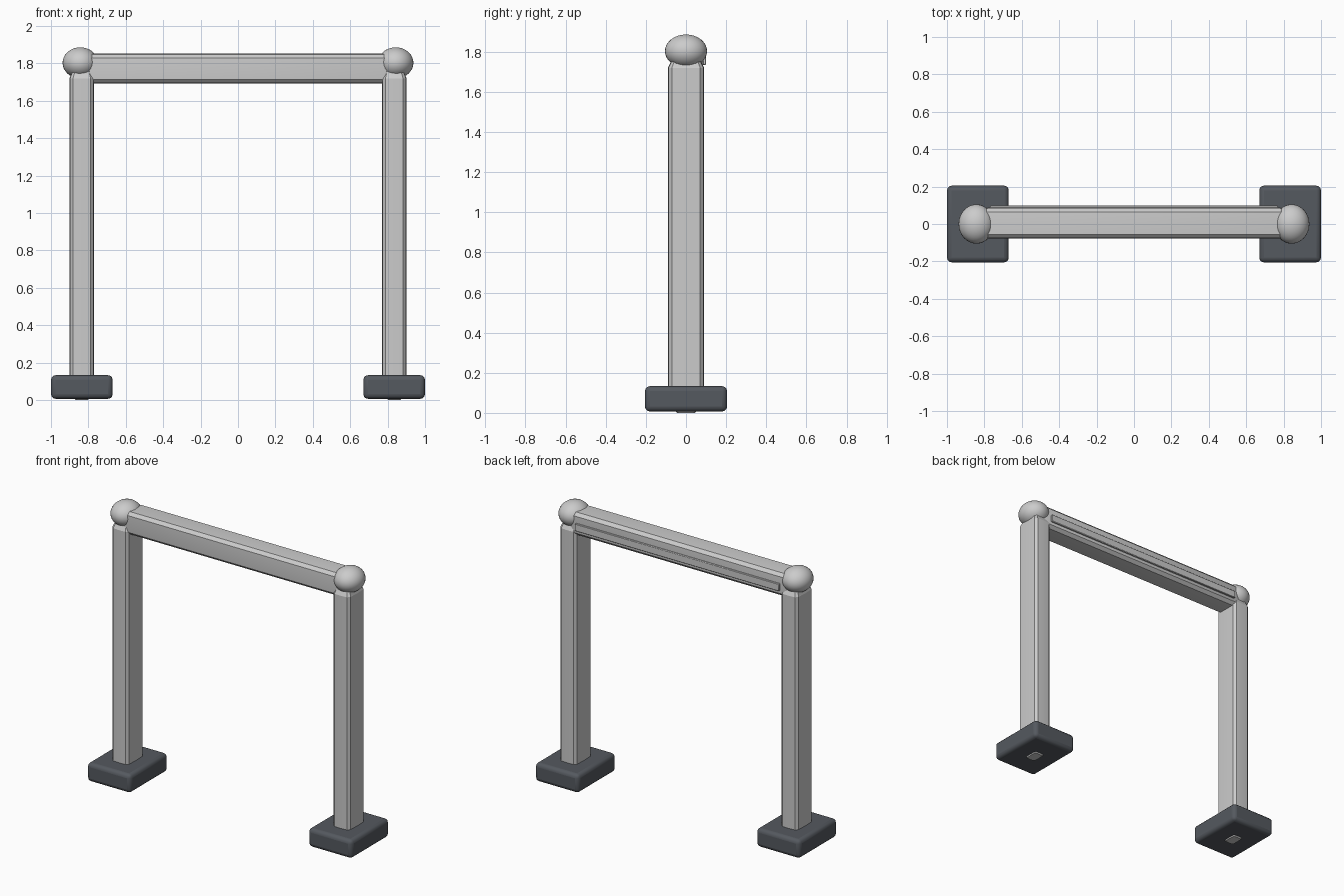
import bpy, bmesh
from mathutils import Matrix, Vector

if "Cube" in bpy.data.objects:
    bpy.data.objects.remove(bpy.data.objects["Cube"])

dark = bpy.data.materials.new("dark_rubber")
dark.diffuse_color = (0.09, 0.10, 0.115, 1)
dark.use_nodes = True
dark.node_tree.nodes["Principled BSDF"].inputs["Base Color"].default_value = dark.diffuse_color


def finish(bm, name, mat=None, bevel=0, segments=2, smooth=0.6):
    bmesh.ops.recalc_face_normals(bm, faces=bm.faces)
    me = bpy.data.meshes.new(name)
    bm.to_mesh(me)
    bm.free()
    ob = bpy.data.objects.new(name, me)
    bpy.context.collection.objects.link(ob)
    if mat:
        me.materials.append(mat)
    if bevel:
        mod = ob.modifiers.new("bevel", "BEVEL")
        mod.width, mod.segments = bevel, segments
    bpy.context.view_layer.objects.active = ob
    ob.select_set(True)
    bpy.ops.object.shade_smooth_by_angle(angle=smooth)
    ob.select_set(False)
    return ob


def box(name, centre, size, mat=None, bevel=0, segments=2):
    bm = bmesh.new()
    bmesh.ops.create_cube(bm, size=1)
    bmesh.ops.scale(bm, vec=size, verts=bm.verts)
    bmesh.ops.translate(bm, vec=centre, verts=bm.verts)
    return finish(bm, name, mat, bevel, segments)


def tube(name, half_w, half_d, chamfer, bulge, rings, matrix):
    """Loft a chamfered, slightly crowned section; rings are (height, scale)."""
    a, b, c = half_w, half_d, chamfer
    a0, b0 = a - bulge, b - bulge
    quarter = [(a, 0), (a0, b0 - c), (a0 - c, b0), (0, b)]
    half = quarter + [(-x, y) for x, y in reversed(quarter[:-1])]
    section = half + [(x, -y) for x, y in reversed(half[1:-1])]
    bm = bmesh.new()
    loops = [[bm.verts.new(matrix @ Vector((x * s, y * s, h))) for x, y in section]
             for h, s in rings]
    n = len(section)
    for lo, hi in zip(loops, loops[1:]):
        for i in range(n):
            bm.faces.new((lo[i], lo[(i + 1) % n], hi[(i + 1) % n], hi[i]))
    bm.faces.new(loops[0])
    bm.faces.new(loops[-1])
    return finish(bm, name, smooth=0.3)


for side, s in (("left", -1), ("right", 1)):
    # Rounded foot block
    box(f"{side}_foot", (s * 0.835, 0, 0.07), (0.33, 0.41, 0.126), dark, 0.025, 3)
    # Upright with tapered ends, its tip just showing under the foot
    tube(f"{side}_post", 0.066, 0.09, 0.016, 0.003,
         [(0, 0.5), (0.05, 1), (1.72, 1), (1.745, 0.86), (1.80, 0.78)],
         Matrix.Translation((s * 0.835, 0, 0)))
    # Flattened corner ball
    bm = bmesh.new()
    bmesh.ops.create_uvsphere(bm, u_segments=32, v_segments=16, radius=1)
    bmesh.ops.scale(bm, vec=(0.095, 0.105, 0.083), verts=bm.verts)
    bmesh.ops.translate(bm, vec=(s * 0.843, 0, 1.803), verts=bm.verts)
    finish(bm, f"{side}_corner_ball", smooth=1.0)

# Crossbar: local z runs along x
along_x = Matrix(((0, 0, 1, 0), (0, 1, 0, 0.005), (-1, 0, 0, 1.772), (0, 0, 0, 1)))
tube("crossbar", 0.08, 0.083, 0.02, 0.003,
     [(-0.85, 0.75), (-0.78, 1), (0.78, 1), (0.85, 0.75)], along_x)

# Raised strip on the back of the crossbar
box("back_strip", (0, 0.091, 1.76), (1.54, 0.016, 0.05), None, 0.003, 1)
